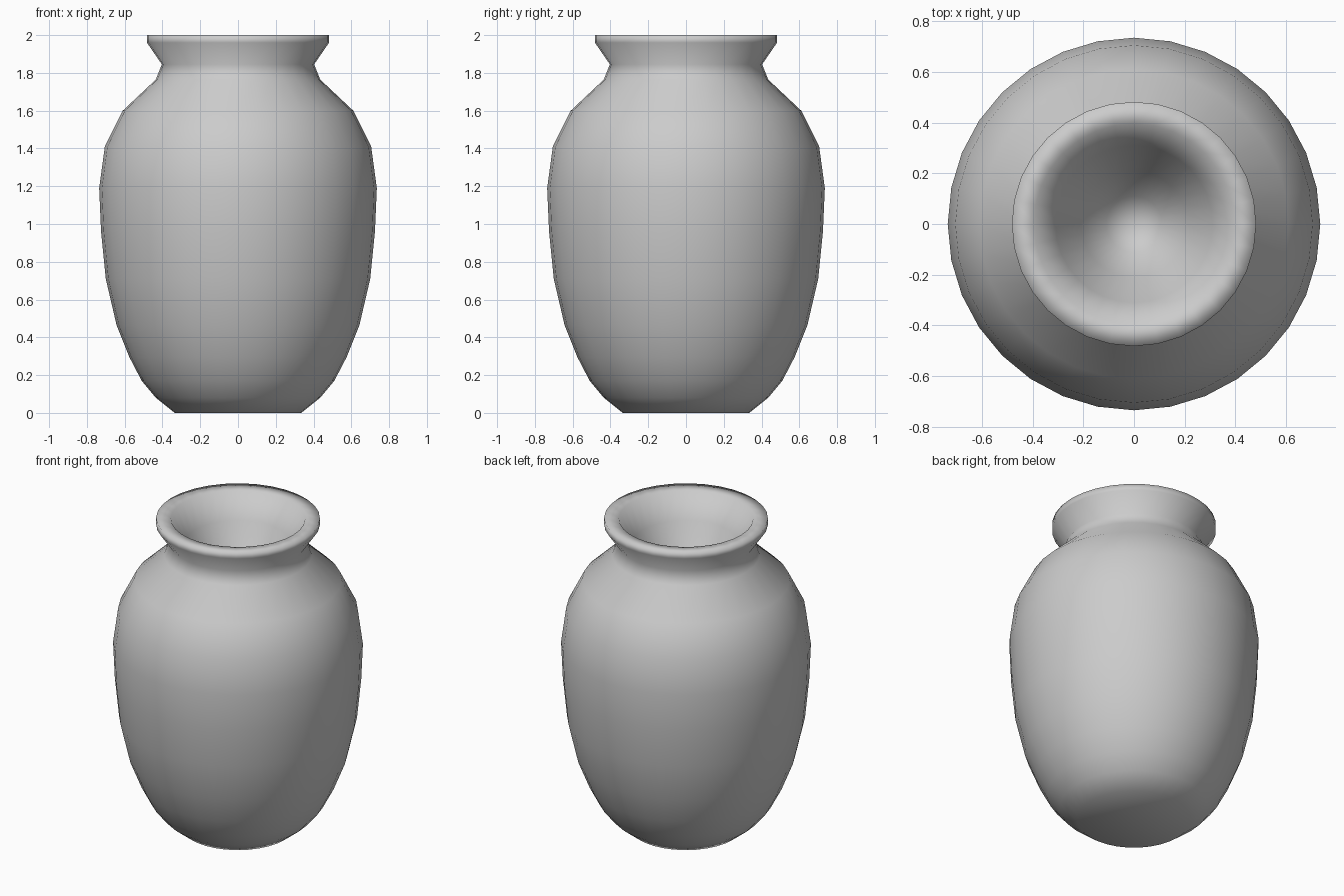
import bpy, bmesh, math

if "Cube" in bpy.data.objects:
    bpy.data.objects.remove(bpy.data.objects["Cube"])

SIDES = 32

# Vase profile as (radius, height), from base centre up the outside and into the mouth
profile = [
    (0, 0),
    (0.335, 0), (0.435, 0.08), (0.51, 0.17), (0.575, 0.295), (0.643, 0.465),
    (0.70, 0.71), (0.725, 0.96), (0.735, 1.19), (0.705, 1.41), (0.61, 1.60),
    (0.435, 1.765), (0.403, 1.845),
    # flared rim and flat lip
    (0.482, 1.96), (0.482, 2.0), (0.395, 1.995),
    # bowl-shaped mouth
    (0.31, 1.84), (0.21, 1.66), (0.11, 1.51), (0, 1.45),
]


def lathe(name, points, sides):
    """Spin a profile round the z axis into a smooth closed solid."""
    bm = bmesh.new()
    verts = [bm.verts.new((r, 0, z)) for r, z in points]
    edges = [bm.edges.new(pair) for pair in zip(verts, verts[1:])]
    bmesh.ops.spin(bm, geom=verts + edges, cent=(0, 0, 0), axis=(0, 0, 1),
                   angle=math.tau, steps=sides, use_duplicate=False)
    bmesh.ops.remove_doubles(bm, verts=bm.verts[:], dist=0.0005)
    bmesh.ops.recalc_face_normals(bm, faces=bm.faces[:])
    for face in bm.faces:
        face.smooth = True
    mesh = bpy.data.meshes.new(name)
    bm.to_mesh(mesh)
    bm.free()
    obj = bpy.data.objects.new(name, mesh)
    bpy.context.collection.objects.link(obj)
    return obj


lathe("vase", profile, SIDES)
